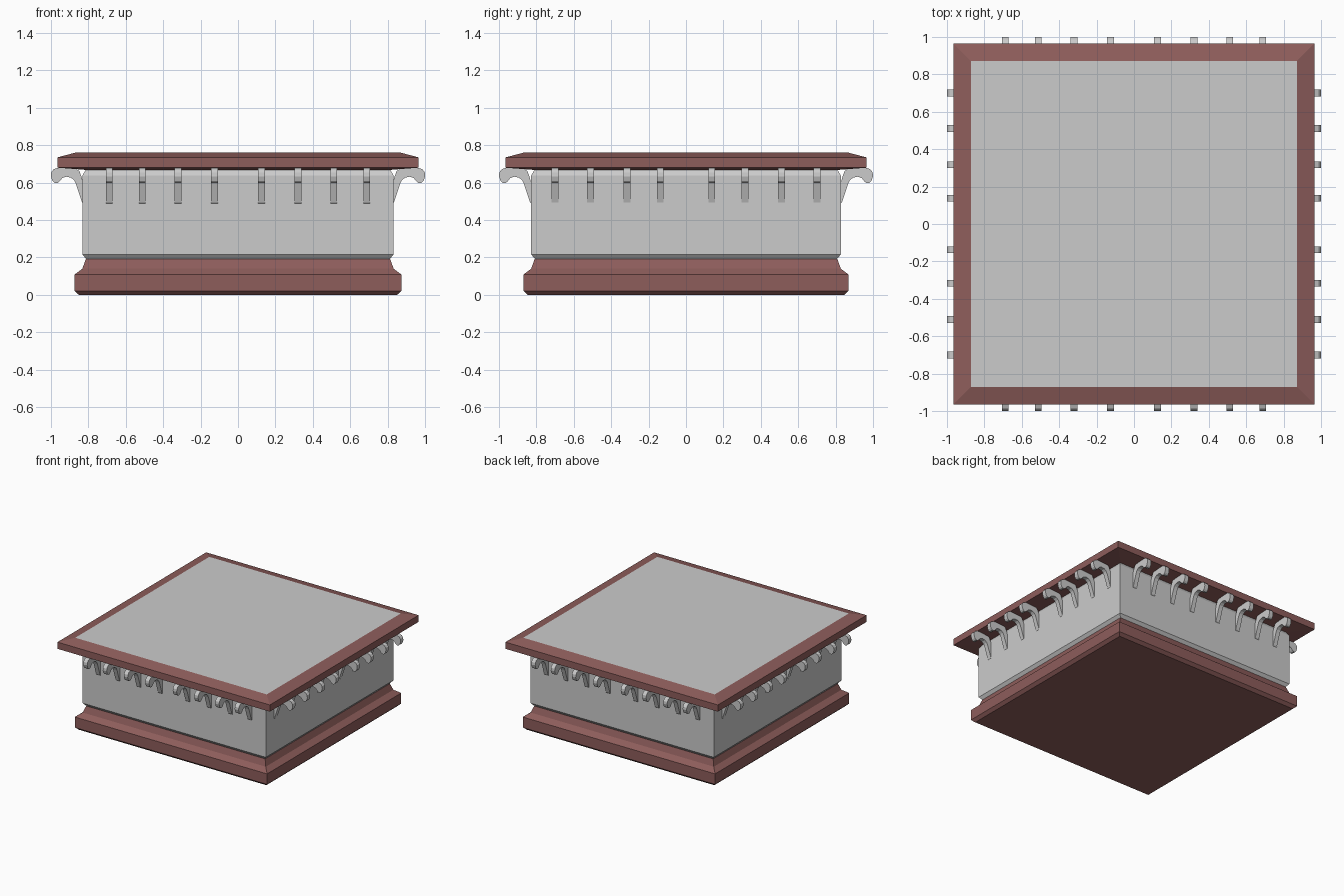
import bpy, bmesh
from math import pi
from mathutils import Matrix

if "Cube" in bpy.data.objects:
    bpy.data.objects.remove(bpy.data.objects["Cube"])

brown = bpy.data.materials.new("brown_trim")
brown.diffuse_color = (0.27, 0.11, 0.105, 1)
brown.use_nodes = True
brown.node_tree.nodes["Principled BSDF"].inputs["Base Color"].default_value = brown.diffuse_color


def finish(name, bm, mat=None):
    bmesh.ops.recalc_face_normals(bm, faces=bm.faces)
    me = bpy.data.meshes.new(name)
    bm.to_mesh(me)
    bm.free()
    ob = bpy.data.objects.new(name, me)
    bpy.context.collection.objects.link(ob)
    if mat:
        me.materials.append(mat)
    return ob


def square_loft(name, profile, mat=None, dy=0.0, cap_top=True):
    """Stack of rectangles from (half width, height) pairs; dy narrows the depth."""
    bm = bmesh.new()
    rings = []
    for h, z in profile:
        rings.append([bm.verts.new((sx * h, sy * (h - dy), z))
                      for sx, sy in ((-1, -1), (1, -1), (1, 1), (-1, 1))])
    for a, b in zip(rings, rings[1:]):
        for i in range(4):
            j = (i + 1) % 4
            bm.faces.new((a[i], a[j], b[j], b[i]))
    bm.faces.new(rings[0][::-1])
    if cap_top:
        bm.faces.new(rings[-1])
    return finish(name, bm, mat)


# Plinth, body and overhanging top
square_loft("base_moulding", [(0.85, 0), (0.874, 0.022), (0.874, 0.108),
                              (0.832, 0.14), (0.813, 0.192)], brown, 0.004)
square_loft("body", [(0.81, 0.19), (0.832, 0.217), (0.832, 0.638), (0.81, 0.675)],
            None, 0.004)
square_loft("top_frame", [(0.81, 0.668), (0.965, 0.68), (0.965, 0.735), (0.87, 0.76)],
            brown, 0, False)
square_loft("top_panel", [(0.87, 0.759), (0.87, 0.76)])

# Scrolled bracket outline: (distance from centre, height)
outline = [(0.825, 0.485), (0.834, 0.495), (0.866, 0.592), (0.876, 0.613),
           (0.893, 0.627), (0.918, 0.632), (0.94, 0.624), (0.953, 0.607),
           (0.966, 0.597), (0.98, 0.598), (0.992, 0.61), (1.0, 0.634),
           (0.998, 0.655), (0.986, 0.671), (0.965, 0.679), (0.865, 0.676),
           (0.847, 0.66), (0.836, 0.63), (0.825, 0.59)]


def bracket(name, offset, angle, width=0.036):
    bm = bmesh.new()
    f = bm.faces.new([bm.verts.new((r, offset - width / 2, z)) for r, z in outline])
    ext = bmesh.ops.extrude_face_region(bm, geom=[f])
    bmesh.ops.translate(bm, vec=(0, width, 0),
                        verts=[v for v in ext["geom"] if isinstance(v, bmesh.types.BMVert)])
    bm.transform(Matrix.Rotation(angle, 4, "Z"))
    finish(name, bm)


# Eight brackets along each of the four sides
sides = [("right", 0), ("back", pi / 2), ("left", pi), ("front", -pi / 2)]
for side, angle in sides:
    if side in ("front", "back"):
        spots = (0.688, 0.511, 0.32, 0.125)
    else:
        spots = (0.70, 0.51, 0.316, 0.137)
    for n, d in enumerate(spots):
        for s in (-1, 1):
            bracket(f"{side}_bracket_{n}_{'a' if s < 0 else 'b'}", s * d, angle)
